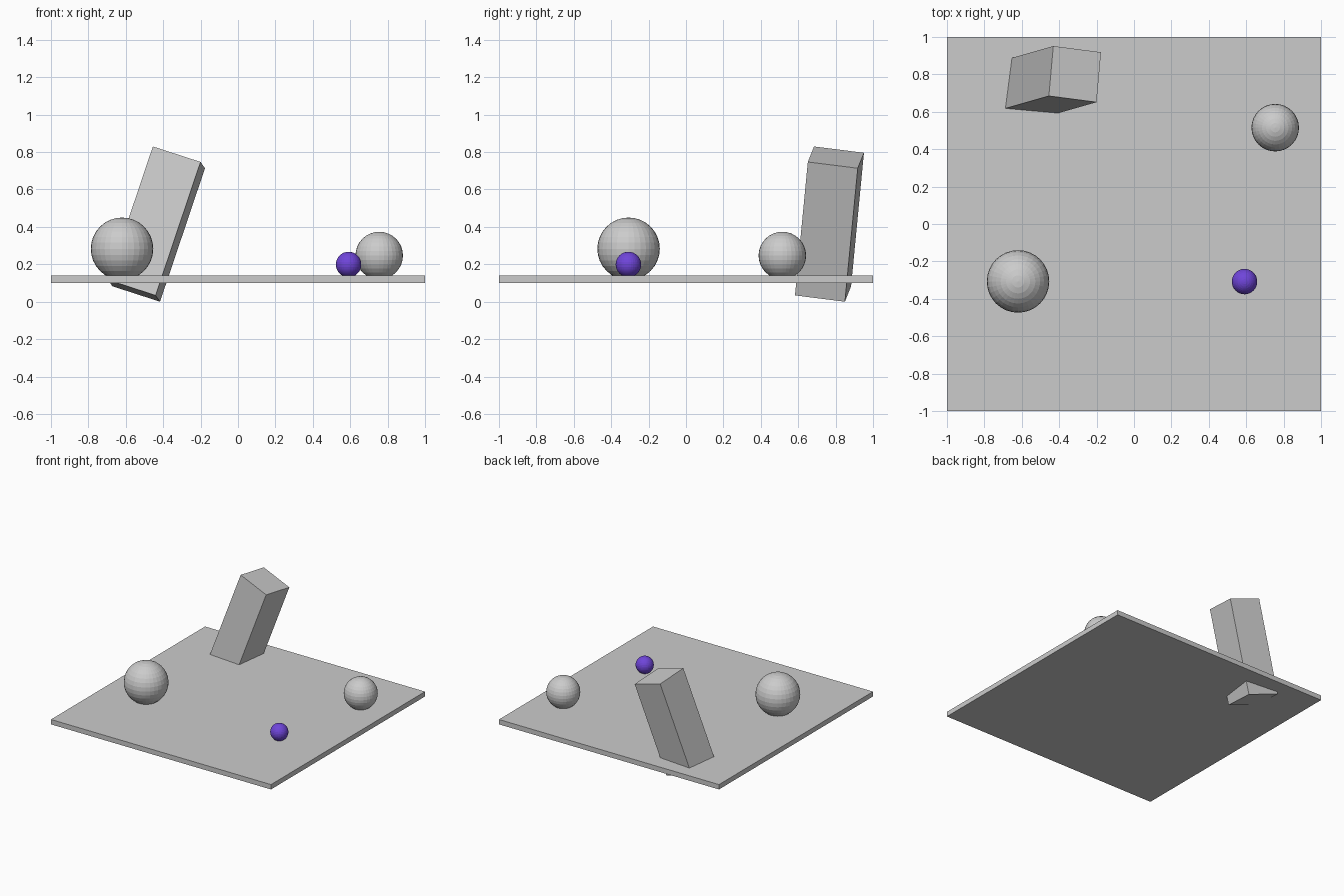
import bpy
from mathutils import Matrix, Vector

if "Cube" in bpy.data.objects:
    bpy.data.objects.remove(bpy.data.objects["Cube"])


def box(name, size, matrix):
    bpy.ops.mesh.primitive_cube_add(size=1)
    ob = bpy.context.object
    ob.name = name
    ob.data.transform(Matrix.Diagonal((*size, 1)))
    ob.matrix_world = matrix
    return ob


def ball(name, radius, centre):
    bpy.ops.mesh.primitive_uv_sphere_add(segments=32, ring_count=16,
                                         radius=radius, location=centre)
    ob = bpy.context.object
    ob.name = name
    return ob


# Ground slab
box("slab", (2, 2, 0.04), Matrix.Translation((0, 0, 0.12)))

# Leaning block sunk through the slab
w = Vector((0.318, 0.091, 0.944)).normalized()
u = Vector((0.948, -0.122, -0.295))
u = (u - w * u.dot(w)).normalized()
v = w.cross(u)
tilt = Matrix((u, v, w)).transposed().to_4x4()
box("leaning_block", (0.27, 0.27, 0.756),
    Matrix.Translation((-0.436, 0.767, 0.415)) @ tilt)

# Balls
ball("large_ball", 0.167, (-0.62, -0.307, 0.283))
ball("medium_ball", 0.127, (0.755, 0.515, 0.247))
small = ball("small_ball", 0.068, (0.591, -0.308, 0.199))

# Purple material
purple = bpy.data.materials.new("purple")
purple.diffuse_color = (0.16, 0.06, 0.7, 1)
purple.use_nodes = True
purple.node_tree.nodes["Principled BSDF"].inputs["Base Color"].default_value = purple.diffuse_color
small.data.materials.append(purple)
